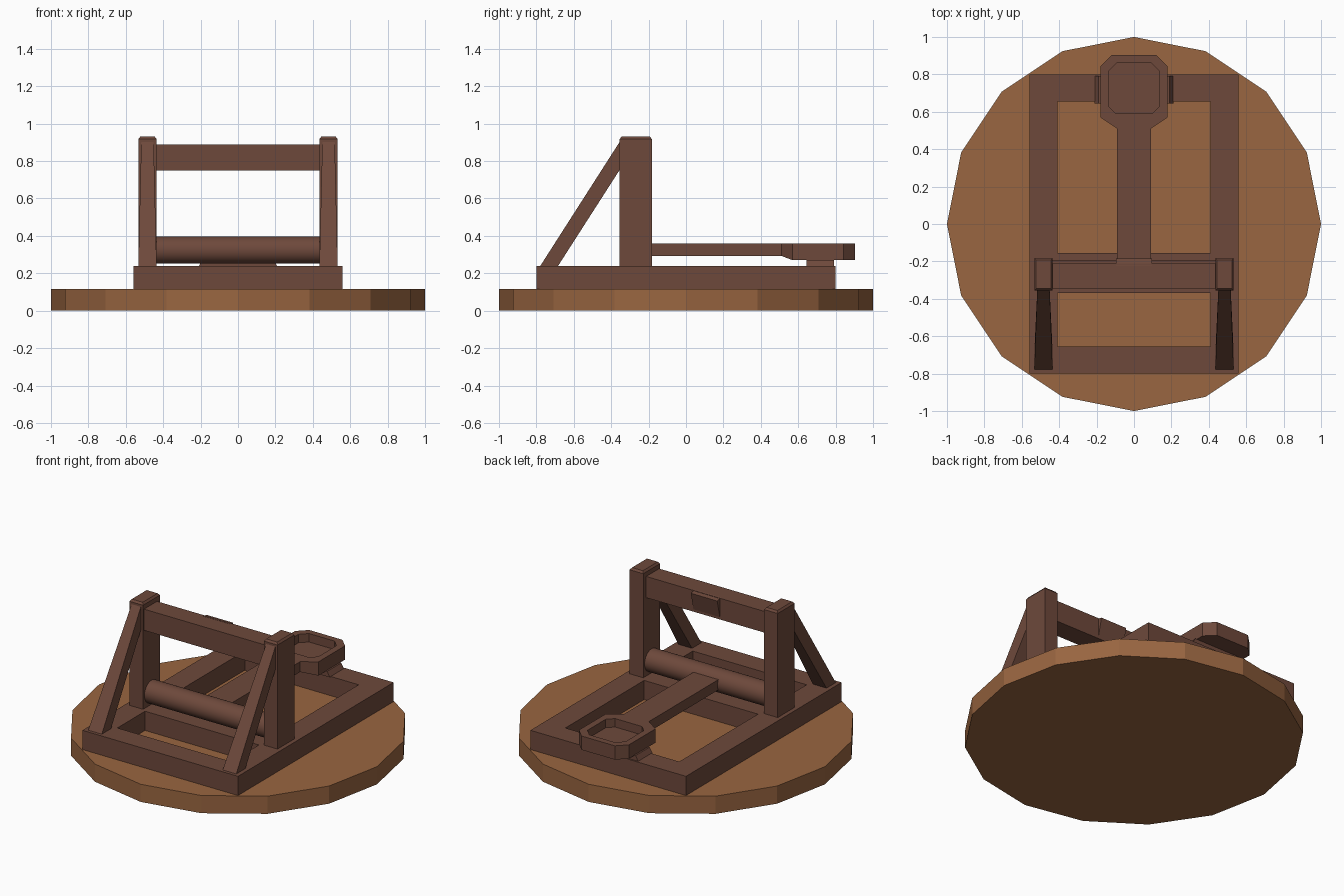
import bpy, bmesh, math
from mathutils import Matrix

if "Cube" in bpy.data.objects:
    bpy.data.objects.remove(bpy.data.objects["Cube"])


def material(name, rgb):
    m = bpy.data.materials.new(name)
    m.diffuse_color = (*rgb, 1)
    m.use_nodes = True
    m.node_tree.nodes["Principled BSDF"].inputs["Base Color"].default_value = m.diffuse_color
    return m


light_wood = material("light wood", (0.32, 0.132, 0.052))
dark_wood = material("dark wood", (0.155, 0.066, 0.044))


def finish(name, bm, mat):
    bmesh.ops.recalc_face_normals(bm, faces=bm.faces[:])
    me = bpy.data.meshes.new(name)
    bm.to_mesh(me)
    bm.free()
    me.materials.append(mat)
    ob = bpy.data.objects.new(name, me)
    bpy.context.collection.objects.link(ob)
    return ob


def loft(name, rings, mat):
    """Closed solid through matching rings of points, capped at both ends."""
    bm = bmesh.new()
    vs = [[bm.verts.new(p) for p in r] for r in rings]
    n = len(vs[0])
    for a, b in zip(vs, vs[1:]):
        for i in range(n):
            j = (i + 1) % n
            bm.faces.new((a[i], a[j], b[j], b[i]))
    bm.faces.new(vs[0][::-1])
    bm.faces.new(vs[-1])
    return finish(name, bm, mat)


def rect(x0, x1, y0, y1, z):
    return [(x0, y0, z), (x1, y0, z), (x1, y1, z), (x0, y1, z)]


def box(name, x0, x1, y0, y1, z0, z1, mat=dark_wood):
    return loft(name, [rect(x0, x1, y0, y1, z0), rect(x0, x1, y0, y1, z1)], mat)


def octagon(hx, y0, y1, c0, c1, z):
    """Rectangle with cut corners; c0 and c1 are (x, y) cuts at near and far ends."""
    right = [(hx - c0[0], y0), (hx, y0 + c0[1]), (hx, y1 - c1[1]), (hx - c1[0], y1)]
    return [(x, y, z) for x, y in right] + [(-x, y, z) for x, y in reversed(right)]


# sixteen-sided base
disc = [(math.sin(math.tau * i / 16), math.cos(math.tau * i / 16)) for i in range(16)]
loft("round_base", [[(x, y, z) for x, y in disc] for z in (0, 0.115)], light_wood)

# ground frame
for side, s in (("left", -1), ("right", 1)):
    xa, xb = sorted((s * 0.41, s * 0.56))
    box(side + "_rail", xa, xb, -0.8, 0.8, 0.115, 0.24)
for name, y0, y1 in (("front", -0.8, -0.655), ("middle", -0.37, -0.155), ("back", 0.655, 0.8)):
    box(name + "_cross_rail", -0.41, 0.41, y0, y1, 0.115, 0.24)

# uprights with bevelled tops, and tapered diagonal braces
for side, s in (("left", -1), ("right", 1)):
    xa, xb = sorted((s * 0.435, s * 0.533))
    loft(side + "_post", [rect(xa, xb, -0.355, -0.182, 0.235),
                          rect(xa, xb, -0.355, -0.182, 0.917),
                          rect(xa + .01, xb - .01, -0.345, -0.192, 0.93)], dark_wood)
    cx = s * 0.484
    loft(side + "_brace", [
        [(cx + dx, y, 0.238) for dx, y in ((-.049, -.78), (.049, -.78), (.049, -.685), (-.049, -.685))],
        [(cx + dx, -0.35, z) for dx, z in ((-.033, .91), (.033, .91), (.033, .76), (-.033, .76))]],
        dark_wood)

# top beam and wedge-shaped stop pad
box("top_beam", -0.44, 0.44, -0.345, -0.212, 0.75, 0.888)
loft("stop_pad", [[(x, -0.225, 0.889), (x, -0.185, 0.88), (x, -0.212, 0.765), (x, -0.225, 0.765)]
                  for x in (-0.095, 0.095)], dark_wood)

# axle roller
bm = bmesh.new()
bmesh.ops.create_cone(bm, cap_ends=True, segments=32, radius1=0.073, radius2=0.073, depth=0.88,
                      matrix=Matrix.Translation((0, -0.268, 0.324)) @ Matrix.Rotation(math.pi / 2, 4, 'Y'))
axle = finish("axle", bm, dark_wood)
bpy.context.view_layer.objects.active = axle
axle.select_set(True)
bpy.ops.object.shade_smooth_by_angle(angle=math.radians(30))

# throwing arm and flare into the cup
box("throwing_arm", -0.09, 0.09, -0.268, 0.51, 0.293, 0.36)
loft("arm_flare", [
    [(-.09, .51, .293), (.09, .51, .293), (.09, .51, .36), (-.09, .51, .36)],
    [(-.18, .57, .27), (.18, .57, .27), (.18, .57, .36), (-.18, .57, .36)]], dark_wood)

# hollow cup: up the outside, over the rim, down to the recessed floor
loft("cup", [octagon(0.18, 0.57, 0.903, (0, 0), (.06, .06), 0.27),
             octagon(0.18, 0.57, 0.903, (0, 0), (.06, .06), 0.36),
             octagon(0.137, 0.59, 0.862, (.04, .04), (.045, .045), 0.36),
             octagon(0.137, 0.59, 0.862, (.04, .04), (.045, .045), 0.305)], dark_wood)

# tapered rest under the cup
loft("cup_rest", [rect(-0.21, 0.21, 0.645, 0.79, 0.238),
                  rect(-0.19, 0.19, 0.645, 0.79, 0.272)], dark_wood)
